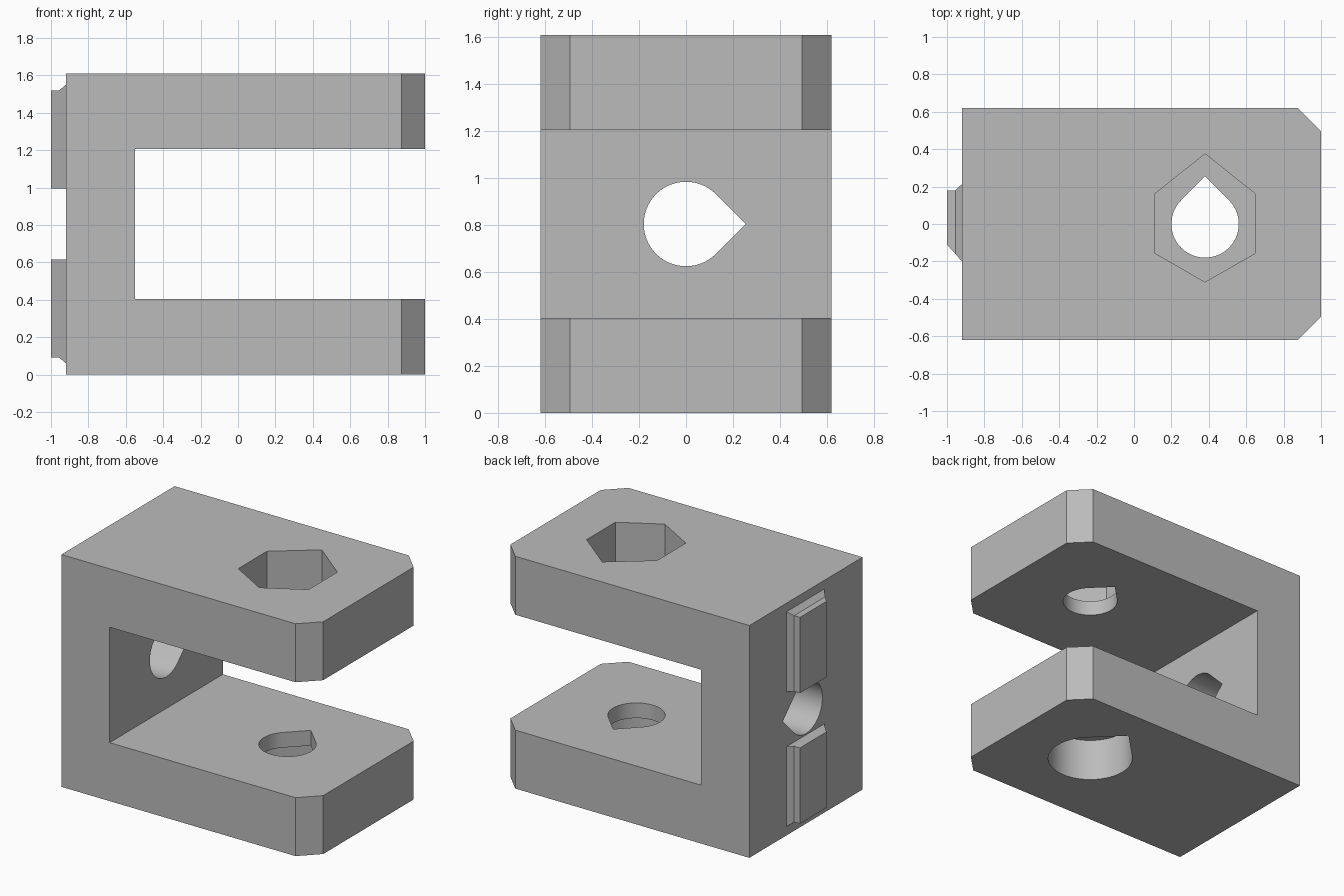
import bpy
import bmesh
from math import sin, cos, radians, sqrt
from mathutils import Vector

cube = bpy.data.objects.get("Cube")
if cube:
    bpy.data.objects.remove(cube, do_unlink=True)

# Overall sizes
BACK, TIP, HALF_W, HEIGHT = -0.92, 1.0, 0.62, 1.61
ARM, WALL_INNER, CHAMFER = 0.405, -0.55, 0.125
MID = HEIGHT / 2
BOLT_X, BOLT_R, HEAD_R, POCKET = 0.38, 0.18, 0.28, 0.30

grey = bpy.data.materials.new("grey_plastic")
grey.use_nodes = True
grey.diffuse_color = (0.5, 0.5, 0.5, 1)
grey.node_tree.nodes["Principled BSDF"].inputs["Base Color"].default_value = (0.5, 0.5, 0.5, 1)


def make_object(name, bm):
    bmesh.ops.recalc_face_normals(bm, faces=bm.faces[:])
    mesh = bpy.data.meshes.new(name)
    bm.to_mesh(mesh)
    bm.free()
    mesh.materials.append(grey)
    obj = bpy.data.objects.new(name, mesh)
    bpy.context.collection.objects.link(obj)
    return obj


def prism(points, direction):
    """Extrude a flat outline along a direction."""
    bm = bmesh.new()
    face = bm.faces.new([bm.verts.new(p) for p in points])
    ext = bmesh.ops.extrude_face_region(bm, geom=[face])
    moved = [v for v in ext["geom"] if isinstance(v, bmesh.types.BMVert)]
    bmesh.ops.translate(bm, verts=moved, vec=Vector(direction))
    return bm


def teardrop(radius, steps=48):
    """Circle with a right-angled point towards +v."""
    angles = [radians(135 + 270 * i / steps) for i in range(steps + 1)]
    return [(radius * cos(a), radius * sin(a)) for a in angles] + [(0, radius * sqrt(2))]


def cut(target, bm):
    cutter = make_object("cutter", bm)
    cutter.hide_render = True
    mod = target.modifiers.new("cut", 'BOOLEAN')
    mod.operation = 'DIFFERENCE'
    mod.solver = 'EXACT'
    mod.object = cutter
    bpy.context.view_layer.objects.active = target
    bpy.ops.object.modifier_apply(modifier=mod.name)
    bpy.data.objects.remove(cutter, do_unlink=True)


# Fork body: C profile pulled across the width, outer corners chamfered
profile = [(BACK, 0), (TIP, 0), (TIP, ARM), (WALL_INNER, ARM),
           (WALL_INNER, HEIGHT - ARM), (TIP, HEIGHT - ARM), (TIP, HEIGHT), (BACK, HEIGHT)]
bm = prism([(x, -HALF_W, z) for x, z in profile], (0, 2 * HALF_W, 0))
corners = [e for e in bm.edges
           if all(v.co.x > TIP - 0.01 for v in e.verts)
           and abs(e.verts[0].co.z - e.verts[1].co.z) > 0.1]
bmesh.ops.bevel(bm, geom=corners, offset=CHAMFER, offset_type='OFFSET',
                segments=1, profile=0.5, affect='EDGES')
body = make_object("fork_body", bm)

# Bolt hole through both arms
cut(body, prism([(BOLT_X + u, v, -0.1) for u, v in teardrop(BOLT_R)], (0, 0, HEIGHT + 0.2)))
# Round bolt-head pocket under the lower arm
cut(body, prism([(BOLT_X + u, v, POCKET - 1) for u, v in teardrop(HEAD_R)], (0, 0, 1)))
# Pointed hexagonal nut pocket in the upper arm
nut = [(0, 0.375), (-0.27, 0.16), (-0.27, -0.155), (0, -0.31), (0.27, -0.155), (0.27, 0.16)]
cut(body, prism([(BOLT_X + u, v, HEIGHT - POCKET) for u, v in nut], (0, 0, 1)))
# Hole through the back wall
cut(body, prism([(BACK - 0.2, v, MID + u) for u, v in teardrop(BOLT_R)], (0.7, 0, 0)))


# Rails on the back wall: stations of x, low y, high y and end height above the middle
def rail(name, side):
    stations = [(-1.0, -0.11, 0.18, 0.715), (-0.955, -0.16, 0.18, 0.715),
                (BACK, -0.2, 0.213, 0.745), (BACK + 0.01, -0.2, 0.213, 0.745)]
    inner = MID + side * 0.19
    bm = bmesh.new()
    rings = []
    for x, low, high, end in stations:
        outer = MID + side * end
        rings.append([bm.verts.new((x, y, z)) for y, z in
                      ((low, inner), (high, inner), (high, outer), (low, outer))])
    for a, b in zip(rings, rings[1:]):
        for i in range(4):
            j = (i + 1) % 4
            bm.faces.new((a[i], a[j], b[j], b[i]))
    bm.faces.new(rings[0])
    bm.faces.new(rings[-1])
    return make_object(name, bm)


rail("upper_rail", 1)
rail("lower_rail", -1)

# Smooth hole walls, crisp edges elsewhere
bpy.ops.object.select_all(action='DESELECT')
body.select_set(True)
bpy.context.view_layer.objects.active = body
bpy.ops.object.shade_smooth_by_angle(angle=radians(30))
